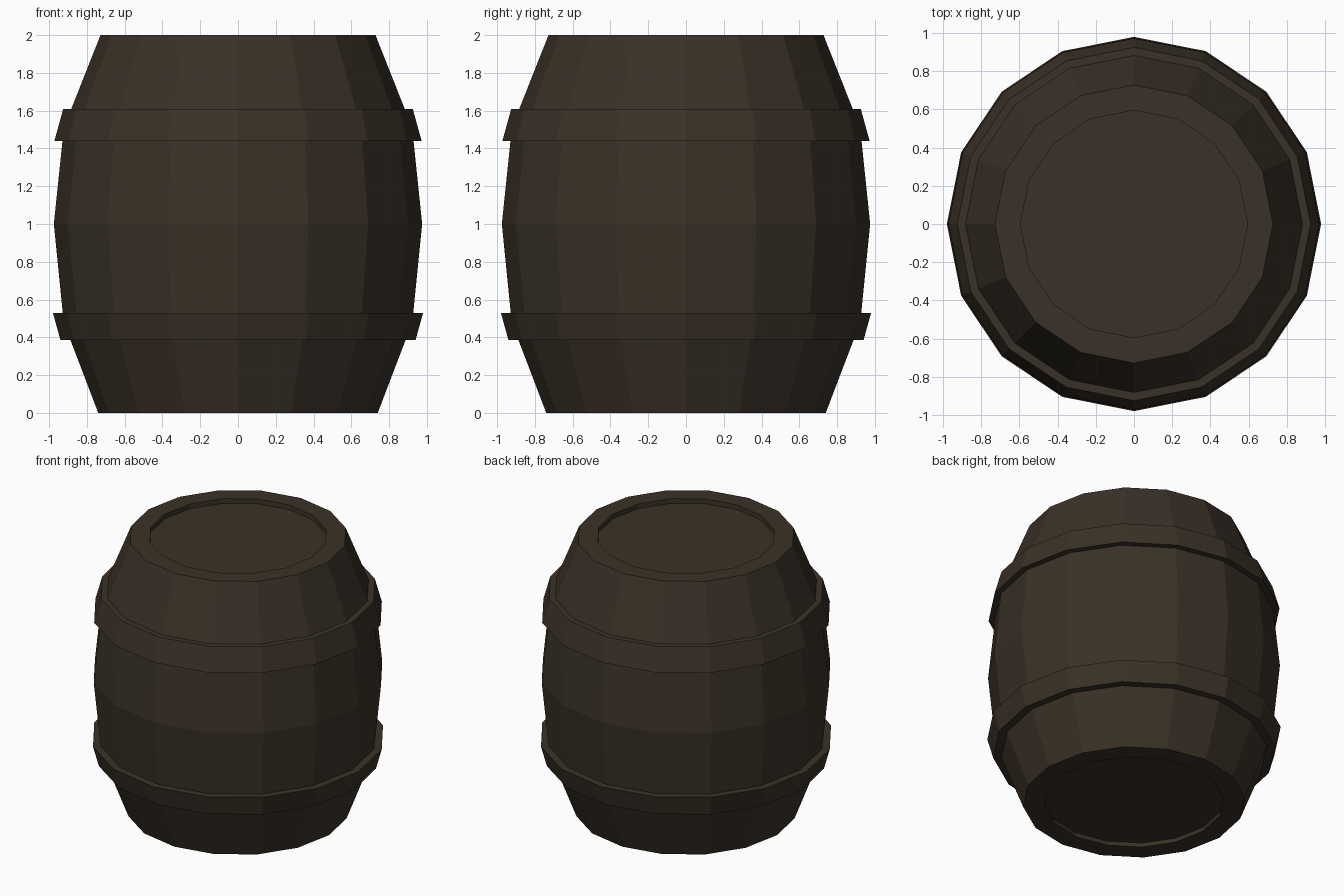
import bpy, bmesh, math

if "Cube" in bpy.data.objects:
    bpy.data.objects.remove(bpy.data.objects["Cube"])

SIDES = 16

wood = bpy.data.materials.new("dark_brown_wood")
wood.diffuse_color = (0.042, 0.031, 0.020, 1)
wood.use_nodes = True
wood.node_tree.nodes["Principled BSDF"].inputs["Base Color"].default_value = wood.diffuse_color


def lathe(name, profile, closed):
    """Spin (radius, z) points round z; closed joins ends, otherwise cap them."""
    bm = bmesh.new()
    rings = []
    for r, z in profile:
        rings.append([bm.verts.new((r * math.cos(2 * math.pi * i / SIDES),
                                    r * math.sin(2 * math.pi * i / SIDES), z))
                      for i in range(SIDES)])
    pairs = list(zip(rings, rings[1:]))
    if closed:
        pairs.append((rings[-1], rings[0]))
    for a, b in pairs:
        for i in range(SIDES):
            j = (i + 1) % SIDES
            bm.faces.new((a[i], a[j], b[j], b[i]))
    if not closed:
        bm.faces.new(rings[0])
        bm.faces.new(rings[-1])
    bmesh.ops.recalc_face_normals(bm, faces=bm.faces)
    mesh = bpy.data.meshes.new(name)
    bm.to_mesh(mesh)
    bm.free()
    mesh.materials.append(wood)
    obj = bpy.data.objects.new(name, mesh)
    bpy.context.collection.objects.link(obj)
    return obj


# Bulging body with recessed lids at both ends
lathe("barrel_body", [(0.60, 0.03), (0.60, 0), (0.74, 0), (0.923, 0.48),
                      (0.975, 1.0), (0.922, 1.51), (0.728, 2.0),
                      (0.595, 2.0), (0.595, 1.965)], False)

# Hoops, sunk slightly into the body
lathe("upper_hoop", [(0.86, 1.61), (0.925, 1.61), (0.972, 1.44), (0.88, 1.44)], True)
lathe("lower_hoop", [(0.88, 0.53), (0.98, 0.53), (0.94, 0.385), (0.86, 0.385)], True)
